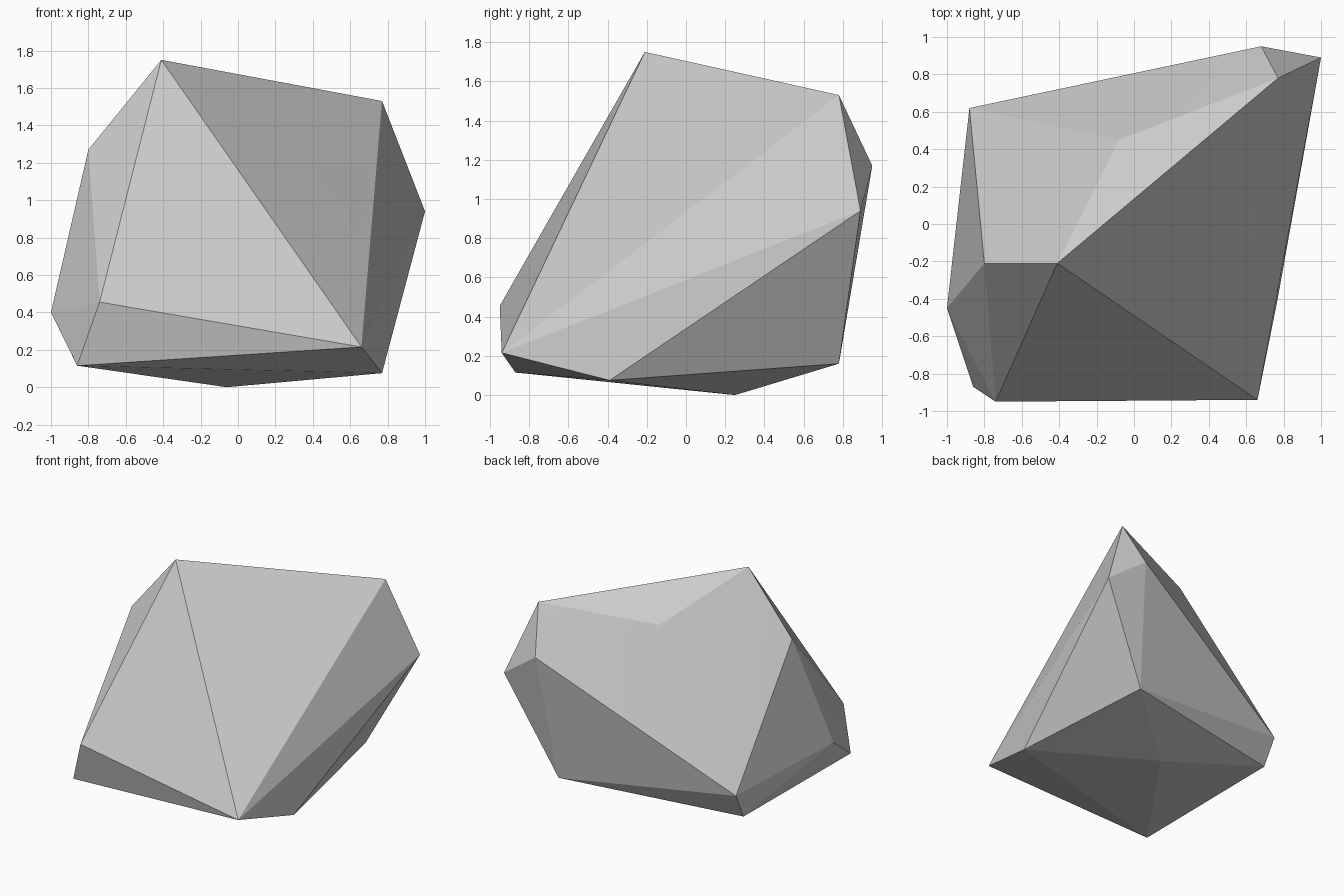
import bpy
import bmesh
from math import radians

cube = bpy.data.objects.get("Cube")
if cube:
    bpy.data.objects.remove(cube, do_unlink=True)

# Stone colour
stone = bpy.data.materials.new("stone_grey")
stone.use_nodes = True
grey = (0.6, 0.6, 0.6, 1)
stone.diffuse_color = grey
stone.node_tree.nodes["Principled BSDF"].inputs["Base Color"].default_value = grey

# Corners of the chipped boulder
crown = [(-.41, -.21, 1.75), (.77, .78, 1.53), (-.08, .45, 1.445), (-.80, -.21, 1.27)]
back = [(1, .89, .94), (.68, .95, 1.17), (.59, .78, .16), (-.88, .62, .345), (-.87, .51, .135)]
front = [(-1, -.45, .40), (-.86, -.87, .115), (-.74, -.95, .455), (.66, -.94, .215)]
right_bulge = [(.66, .01, 1)]
underside = [(.77, -.39, .075), (-.06, .25, 0)]

# Boulder: the hull wrapped around its corners
bm = bmesh.new()
for corner in crown + back + front + right_bulge + underside:
    bm.verts.new(corner)
bmesh.ops.convex_hull(bm, input=bm.verts[:])
bmesh.ops.recalc_face_normals(bm, faces=bm.faces[:])
mesh = bpy.data.meshes.new("boulder")
bm.to_mesh(mesh)
bm.free()
mesh.materials.append(stone)
boulder = bpy.data.objects.new("boulder", mesh)
bpy.context.collection.objects.link(boulder)

# Crisp facets, with only the shallowest creases softened
bpy.context.view_layer.objects.active = boulder
boulder.select_set(True)
bpy.ops.object.shade_smooth_by_angle(angle=radians(6))
